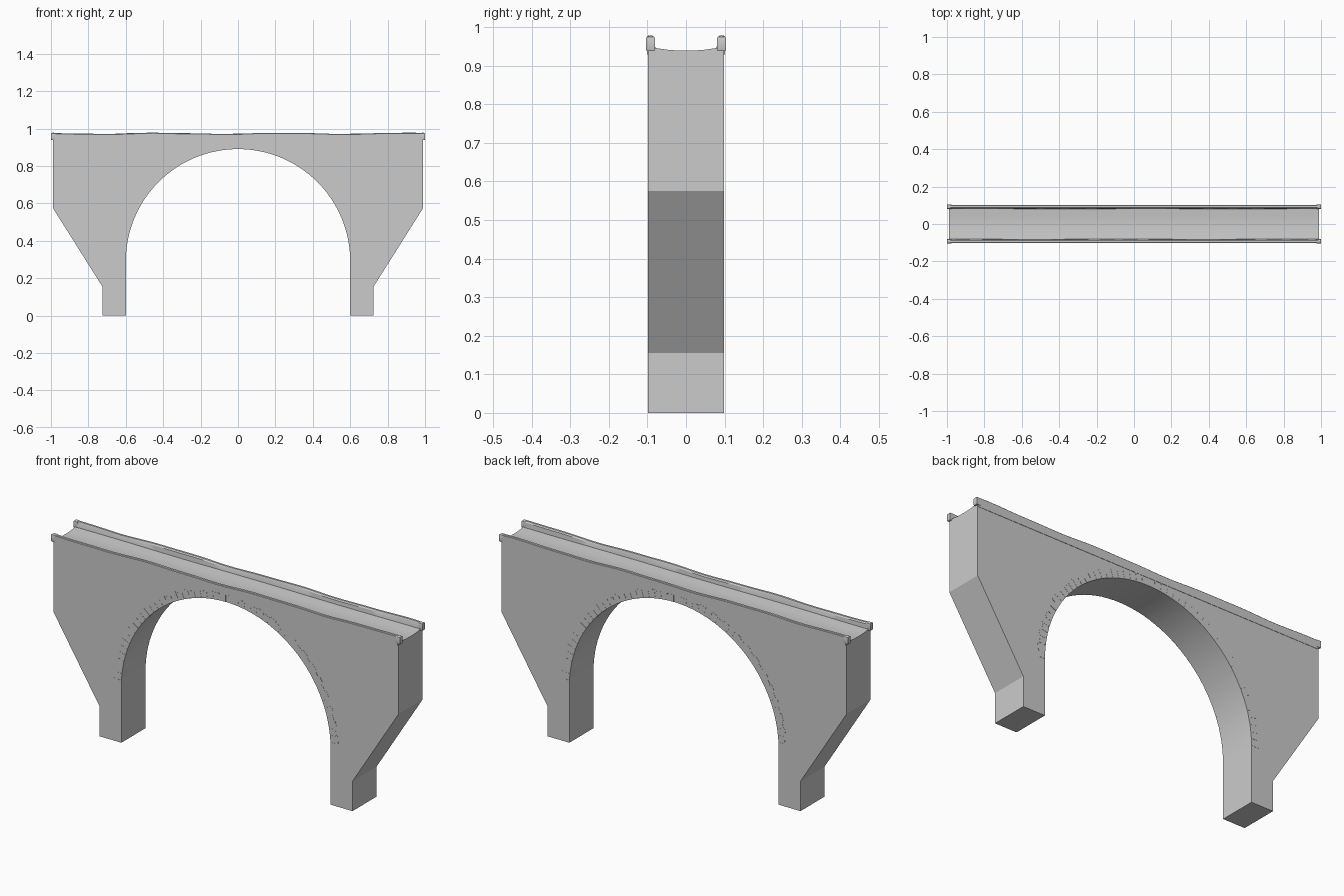
import bpy, bmesh, math

if "Cube" in bpy.data.objects:
    bpy.data.objects.remove(bpy.data.objects["Cube"])

stone = bpy.data.materials.new("grey stone")
stone.diffuse_color = (0.6, 0.6, 0.6, 1)
stone.use_nodes = True
stone.node_tree.nodes["Principled BSDF"].inputs["Base Color"].default_value = stone.diffuse_color

HALF = 0.098          # half width of the bridge
R, CZ = 0.6, 0.29     # arch radius and spring height
DECK = 0.94


def finish(name, bm, smooth=True):
    bmesh.ops.recalc_face_normals(bm, faces=bm.faces)
    me = bpy.data.meshes.new(name)
    bm.to_mesh(me)
    bm.free()
    me.materials.append(stone)
    ob = bpy.data.objects.new(name, me)
    bpy.context.collection.objects.link(ob)
    if smooth:
        bpy.ops.object.select_all(action='DESELECT')
        ob.select_set(True)
        bpy.context.view_layer.objects.active = ob
        bpy.ops.object.shade_smooth_by_angle(angle=math.radians(30))
    return ob


def loft(name, rings):
    """Skin closed cross-sections and cap both ends."""
    bm = bmesh.new()
    loops = [[bm.verts.new(p) for p in ring] for ring in rings]
    for a, b in zip(loops, loops[1:]):
        for i in range(len(a)):
            j = (i + 1) % len(a)
            bm.faces.new((a[i], a[j], b[j], b[i]))
    bm.faces.new(loops[0])
    bm.faces.new(loops[-1])
    return finish(name, bm)


# Arch body: inner arch line paired with the outer outline, as one strip
def outer_point(a):
    """Point of the top or end wall straight out from the arch centre."""
    c, s = math.cos(a), math.sin(a)
    t = min(0.99 / max(abs(c), 1e-6), (DECK - 0.005 - CZ) / max(s, 1e-6))
    return c * t, CZ + s * t


N = 64
corner = math.atan2(DECK - 0.005 - CZ, 0.99)
shoulder = math.atan2(0.575 - CZ, 0.99)
angles = [math.pi * i / N for i in range(N + 1)]
angles += [corner, math.pi - corner, shoulder, math.pi - shoulder]
angles = sorted(a for a in angles)
slope_x = 0.725 + 0.265 * (CZ - 0.155) / 0.42   # slope edge at spring height

pairs = [((R, 0), (0.725, 0)), ((R, 0.155), (0.725, 0.155))]
for a in angles:
    inner = (R * math.cos(a), CZ + R * math.sin(a))
    side = min(a, math.pi - a)
    if side < shoulder - 1e-6:
        f = side / shoulder
        x = slope_x + (0.99 - slope_x) * f
        outer = (math.copysign(x, math.cos(a)), CZ + (0.575 - CZ) * f)
    else:
        outer = outer_point(a)
    pairs.append((inner, outer))
pairs += [((-R, 0.155), (-0.725, 0.155)), ((-R, 0), (-0.725, 0))]
loft("arch_body", [[(i[0], -HALF, i[1]), (o[0], -HALF, o[1]),
                    (o[0], HALF, o[1]), (i[0], HALF, i[1])] for i, o in pairs])

# Road deck with gently raised edges
section = [(-HALF, 0.925), (HALF, 0.925), (HALF, 0.946), (0.075, 0.945),
           (0.04, 0.940), (0, 0.939), (-0.04, 0.940), (-0.075, 0.945),
           (-HALF, 0.946)]
loft("road_deck", [[(x, y, z) for y, z in section] for x in (-0.99, 0, 0.99)])

# Worn parapets with an uneven top edge
for side, name in ((-1, "front"), (1, "back")):
    rings = []
    for i in range(49):
        x = -0.985 + 1.97 * i / 48
        wave = 0.003 * math.sin(9.5 * x + 5.6) + 0.001 * math.sin(21 * x + side)
        top = 0.974 + wave
        inn = 0.083 + 0.0015 * math.sin(7 * x + side)
        rings.append([(x, side * y, z) for y, z in (
            (0.101, 0.928), (0.101, top - 0.003), (0.098, top),
            (0.087, top), (inn, top - 0.006), (inn - 0.003, 0.935))])
    loft(name + "_parapet", rings)

# Capped end posts
for sx in (-1, 1):
    for sy, name in ((-1, "front"), (1, "back")):
        rings = []
        for grow, z in ((0.010, 0.938), (0.0115, 0.942), (0.0115, 0.970),
                        (0.010, 0.974), (0.003, 0.978)):
            rings.append([(sx * 0.9885 + dx * grow, sy * 0.092 + dy * grow, z)
                          for dx, dy in ((-1, -1), (1, -1), (1, 1), (-1, 1))])
        loft(f"{name}_post_{'left' if sx < 0 else 'right'}", rings)

# Arch ring stones, barely proud of both faces
for side, name in ((-1, "front"), (1, "back")):
    bm = bmesh.new()
    count = 54
    for k in range(count):
        a0 = math.pi * (k + 0.04) / count
        a1 = math.pi * (k + 0.96) / count
        ro = 0.645 if k % 2 else 0.637
        vs = []
        for y in (HALF - 0.002, HALF + 0.0008):
            for r, a in ((R, a0), (ro, a0), (ro, a1), (R, a1)):
                vs.append(bm.verts.new((r * math.cos(a), side * y,
                                        min(CZ + r * math.sin(a), 0.93))))
        bm.faces.new(vs[4:])
        for i in range(4):
            j = (i + 1) % 4
            bm.faces.new((vs[i], vs[j], vs[4 + j], vs[4 + i]))
        bm.faces.new(vs[:4])
    finish(name + "_arch_stones", bm, False)
